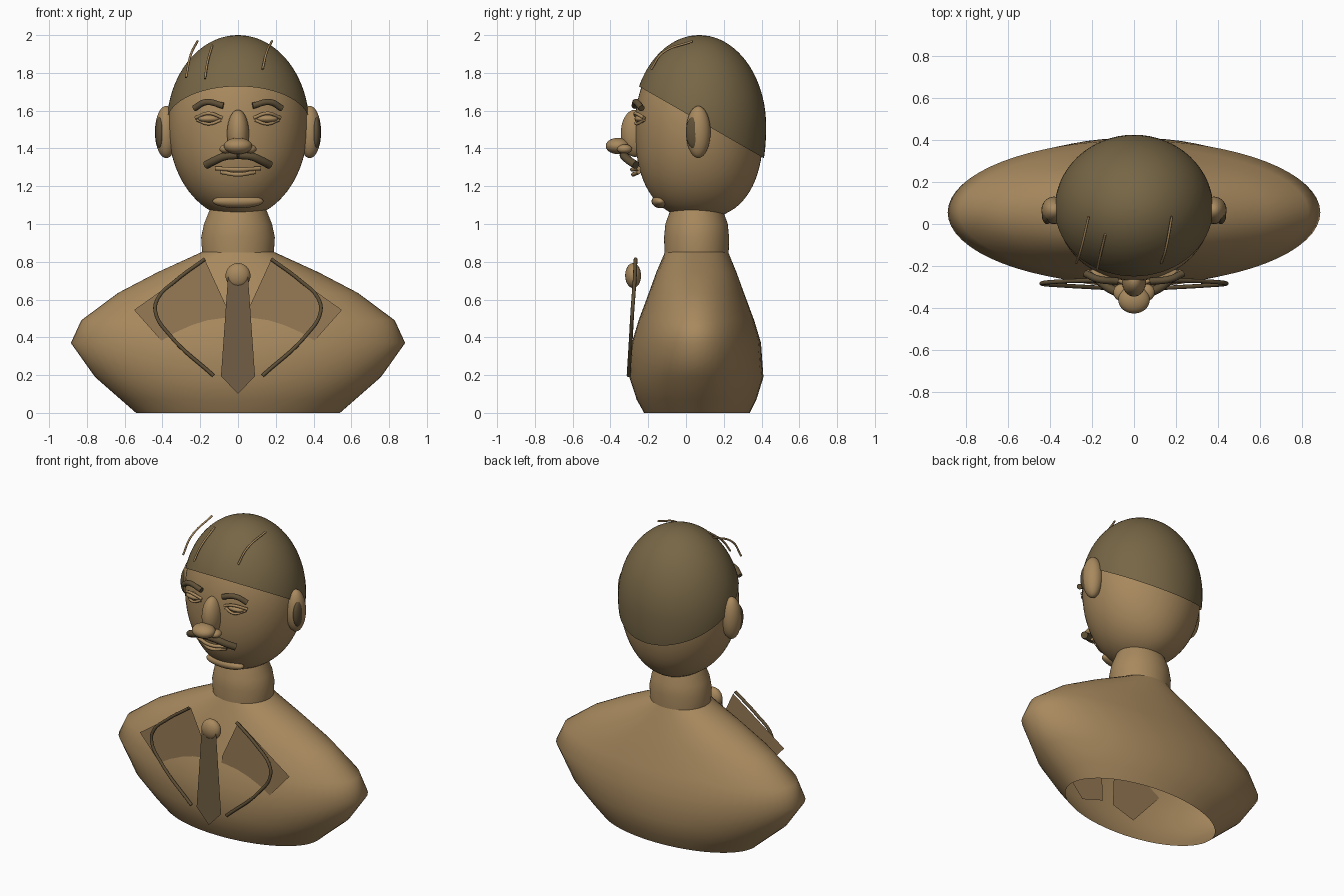
import bpy, bmesh, math
from mathutils import Vector

if "Cube" in bpy.data.objects:
    bpy.data.objects.remove(bpy.data.objects["Cube"])


def mat(name, rgb):
    m = bpy.data.materials.new(name)
    m.diffuse_color = (*rgb, 1)
    m.use_nodes = True
    m.node_tree.nodes["Principled BSDF"].inputs["Base Color"].default_value = m.diffuse_color
    return m


SKIN = mat("bronze", (0.39, 0.25, 0.112))
HAIR = mat("dark_bronze_hair", (0.185, 0.134, 0.061))
LAPEL = mat("lapel_bronze", (0.31, 0.197, 0.09))
TIE = mat("tie_bronze", (0.168, 0.112, 0.058))
DARK = mat("deep_bronze", (0.115, 0.08, 0.038))


def finish(bm, name, m, smooth=True):
    me = bpy.data.meshes.new(name)
    bm.to_mesh(me)
    bm.free()
    me.materials.append(m)
    for p in me.polygons:
        p.use_smooth = smooth
    ob = bpy.data.objects.new(name, me)
    bpy.context.collection.objects.link(ob)
    return ob


def loft(rings, n=64):
    """Stack of ellipses (z, rx, ry, cy), open at both ends."""
    bm = bmesh.new()
    rows = [[bm.verts.new((rx * math.cos(2 * math.pi * i / n),
                           cy + ry * math.sin(2 * math.pi * i / n), z))
             for i in range(n)] for z, rx, ry, cy in rings]
    for a, b in zip(rows, rows[1:]):
        for i in range(n):
            j = (i + 1) % n
            bm.faces.new((a[i], a[j], b[j], b[i]))
    return bm


def ellipsoid(name, c, r, m):
    bm = bmesh.new()
    bmesh.ops.create_uvsphere(bm, u_segments=32, v_segments=20, radius=1)
    for v in bm.verts:
        v.co = Vector([c[k] + v.co[k] * r[k] for k in range(3)])
    return finish(bm, name, m)


def tube(name, pts, r, m):
    cu = bpy.data.curves.new(name, 'CURVE')
    cu.dimensions = '3D'
    cu.bevel_depth = r
    cu.bevel_resolution = 3
    cu.resolution_u = 8
    cu.use_fill_caps = True
    sp = cu.splines.new('BEZIER')
    sp.bezier_points.add(len(pts) - 1)
    for bp, p in zip(sp.bezier_points, pts):
        bp.co = p
        bp.handle_left_type = bp.handle_right_type = 'AUTO'
    cu.materials.append(m)
    ob = bpy.data.objects.new(name, cu)
    bpy.context.collection.objects.link(ob)
    bpy.ops.object.select_all(action='DESELECT')
    ob.select_set(True)
    bpy.context.view_layer.objects.active = ob
    bpy.ops.object.convert(target='MESH')
    bpy.ops.object.shade_smooth_by_angle(angle=math.radians(50))
    return ob


def plate(name, pts, y, m):
    bm = bmesh.new()
    bm.faces.new([bm.verts.new((x, y, z)) for x, z in pts])
    f = bm.faces[:][0]
    f.normal_update()
    if f.normal.y > 0:
        f.normal_flip()
    return finish(bm, name, m, False)


def skull(rx, ry, up, down, cz=1.52, cy=0.07, n=40):
    """Egg shape: round above, fuller jaw below."""
    rings = []
    for i in range(n + 1):
        t = math.sin(math.pi * (i / n - 0.5))
        x = math.sqrt(max(0, 1 - t * t))
        y = x if t > 0 else max(0, 1 - abs(t) ** 2.4) ** (1 / 2.4)
        rings.append((cz + t * (up if t > 0 else down),
                      max(rx * x, 0.0005), max(ry * y, 0.0005), cy))
    return loft(rings)


# Chest, open underneath
finish(loft([(0, .54, .28, .058), (.07, .62, .317, .056), (.19, .757, .355, .055),
             (.37, .885, .342, .055), (.49, .83, .306, .055), (.635, .635, .252, .055),
             (.745, .425, .212, .055), (.857, .18, .165, .056)]), "chest", SKIN)
finish(loft([(.85, .19, .17, .056), (.93, .195, .172, .056), (1.0, .18, .165, .056),
             (1.1, .14, .13, .056)]), "neck", SKIN)

# Head and hair cap cut by a slanted plane
finish(skull(.369, .340, .47, .49), "head", SKIN)
cap = skull(.377, .354, .48, .50)
bmesh.ops.bisect_plane(cap, geom=cap.verts[:] + cap.edges[:] + cap.faces[:],
                       plane_co=(0, -.26, 1.735), plane_no=(0, .575, 1), clear_inner=True)
finish(cap, "hair_cap", HAIR)

# Loose hair strands
for k, p in enumerate([
        [(-.275, -.185, 1.775), (-.255, -.13, 1.88), (-.215, .035, 1.968)],
        [(-.175, -.215, 1.77), (-.163, -.16, 1.85), (-.137, -.05, 1.945)],
        [(.13, -.185, 1.82), (.15, -.125, 1.905), (.18, .035, 1.968)]]):
    tube(f"hair_strand_{k + 1}", p, .006, SKIN)

# Nose, chin and mouth
ellipsoid("nose_bridge", (0, -.27, 1.48), (.058, .075, .125), SKIN)
ellipsoid("nose_tip", (0, -.36, 1.413), (.075, .065, .043), SKIN)
ellipsoid("chin", (0, -.135, 1.12), (.135, .047, .036), SKIN)
tube("upper_lip", [(-.12, -.25, 1.295), (0, -.285, 1.288), (.12, -.25, 1.295)], .011, SKIN)
tube("lower_lip", [(-.09, -.25, 1.275), (0, -.28, 1.262), (.09, -.25, 1.275)], .011, SKIN)

# Mirrored parts
for s, side in ((-1, "left"), (1, "right")):
    def mx(pts):
        return [(s * x, y, z) for x, y, z in pts]

    ellipsoid(side + "_ear", (s * .38, .065, 1.487), (.06, .065, .138), SKIN)
    ellipsoid(side + "_inner_ear", (s * .413, .045, 1.485), (.025, .046, .087), DARK)
    ellipsoid(side + "_nostril", (s * .062, -.325, 1.397), (.036, .04, .025), SKIN)
    ellipsoid(side + "_eye", (s * .153, -.237, 1.557), (.058, .035, .021), SKIN)
    tube(side + "_upper_lid", mx([(.225, -.222, 1.562), (.153, -.268, 1.586),
                                  (.083, -.26, 1.562)]), .009, SKIN)
    tube(side + "_lower_lid", mx([(.215, -.222, 1.55), (.153, -.262, 1.53),
                                  (.09, -.26, 1.55)]), .008, SKIN)
    tube(side + "_brow", mx([(.232, -.235, 1.612), (.17, -.262, 1.645),
                             (.078, -.272, 1.626)]), .017, DARK)
    tube(side + "_moustache", mx([(.004, -.33, 1.365), (.07, -.325, 1.358),
                                  (.125, -.3, 1.335), (.168, -.265, 1.312)]), .022, DARK)
    # Lapel sheet with its raised rolled edge
    plate(side + "_lapel", [(s * .175, .81), (s * .55, .545), (s * .2, .15), (s * .04, .2),
                            (s * .053, .545)], -.245, LAPEL)
    tube(side + "_lapel_edge", mx([(.175, -.267, .815), (.33, -.272, .70), (.425, -.279, .605),
                                   (.437, -.284, .535), (.36, -.291, .41),
                                   (.13, -.304, .197)]), .01, DARK)

# Tie
plate("tie", [(-.053, .72), (.053, .72), (.09, .195), (0, .1), (-.09, .195)], -.306, TIE)
ellipsoid("tie_knot", (0, -.28, .727), (.066, .042, .066), SKIN)
